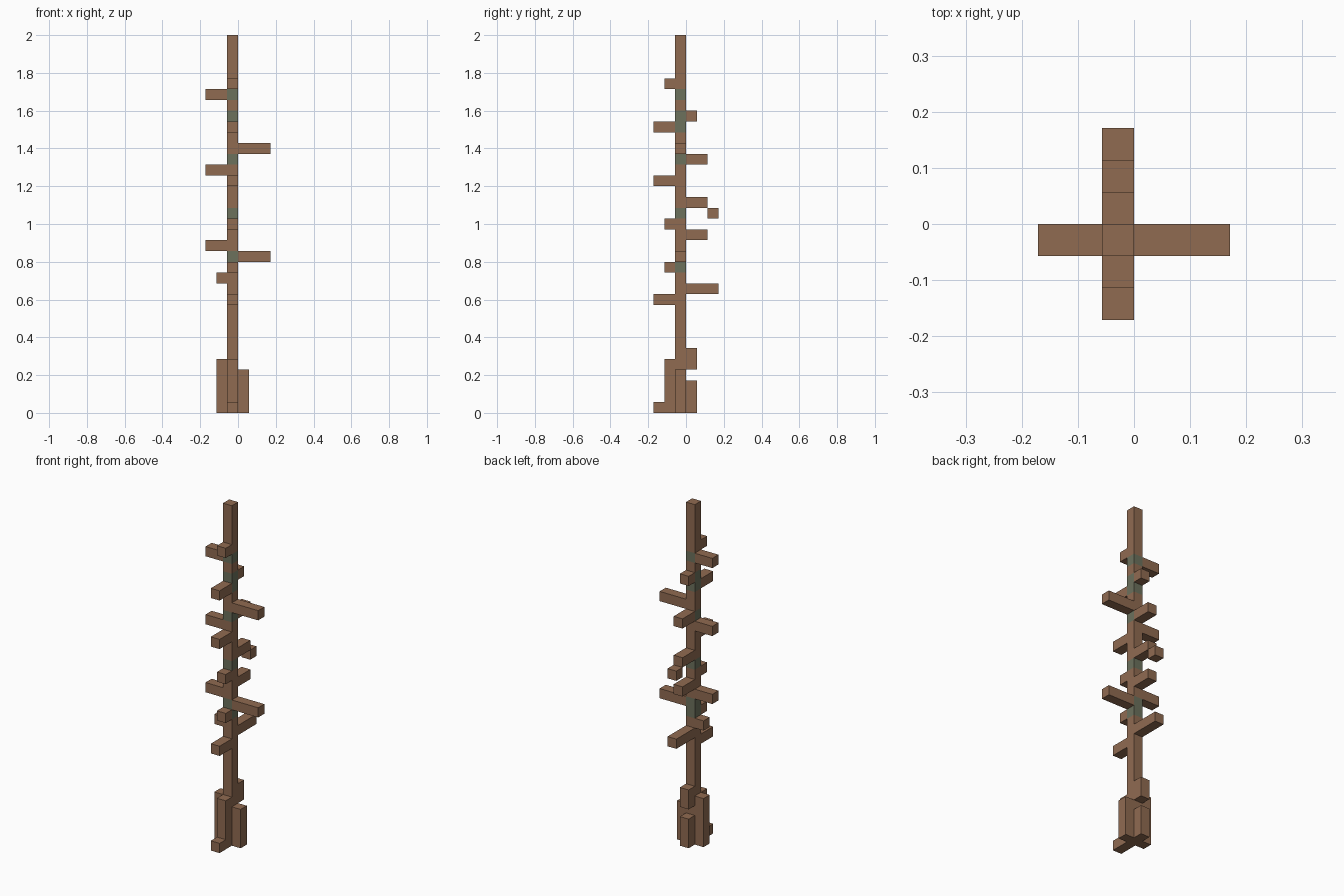
import bpy
import bmesh
from mathutils import Vector

cube = bpy.data.objects.get("Cube")
if cube:
    bpy.data.objects.remove(cube, do_unlink=True)

HEIGHT = 35            # trunk height in blocks
U = 2 / HEIGHT         # size of one block


def material(name, rgb):
    mat = bpy.data.materials.new(name)
    mat.use_nodes = True
    color = (*rgb, 1)
    mat.diffuse_color = color
    mat.node_tree.nodes["Principled BSDF"].inputs["Base Color"].default_value = color
    return mat


bark = material("brown bark", (0.28, 0.147, 0.083))
moss = material("mossy bark", (0.15, 0.165, 0.108))


def block(name, low, high):
    """Box between two corners given in blocks; returns its object and bmesh."""
    low, high = Vector(low) * U, Vector(high) * U
    bm = bmesh.new()
    bmesh.ops.create_cube(bm, size=1)
    for v in bm.verts:
        v.co = [(a + b) / 2 + c * (b - a) for a, b, c in zip(low, high, v.co)]
    mesh = bpy.data.meshes.new(name)
    obj = bpy.data.objects.new(name, mesh)
    bpy.context.collection.objects.link(obj)
    mesh.materials.append(bark)
    return obj, bm


def finish(obj, bm):
    bm.to_mesh(obj.data)
    bm.free()


# Trunk, cut into block-high bands so that some can be mossy
mossy_levels = {13, 14, 18, 23, 26, 27, 29}
trunk, bm = block("trunk", (-1, -1, 0), (0, 0, HEIGHT))
for level in sorted(mossy_levels | {k + 1 for k in mossy_levels}):
    bmesh.ops.bisect_plane(bm, geom=bm.verts[:] + bm.edges[:] + bm.faces[:],
                           plane_co=(0, 0, level * U), plane_no=(0, 0, 1))
for face in bm.faces:
    if abs(face.normal.z) < 0.5:
        level = int(face.calc_center_median().z / U)
        face.material_index = int(level in mossy_levels)
trunk.data.materials.append(moss)
finish(trunk, bm)


def limb(name, side, start, end, bottom, top):
    """Straight limb on one side; start and end count blocks from the trunk."""
    low, high = [-1, -1, bottom], [0, 0, top]
    axis = 0 if side in ("left", "right") else 1
    if side in ("left", "back"):
        low[axis], high[axis] = start, end
    else:
        low[axis], high[axis] = -1 - end, -1 - start
    finish(*block(f"{side}_{name}", low, high))


# Branches: level and length on each side
branches = {
    "right": [(29, 2), (22, 2), (15, 2), (12, 1)],
    "left": [(24, 3), (14, 3)],
    "front": [(30, 1), (26, 2), (21, 2), (17, 1), (13, 1), (10, 2)],
    "back": [(27, 1), (23, 2), (19, 2), (16, 2), (11, 3)],
}
for side, rows in branches.items():
    for level, length in rows:
        limb("branch", side, 0, length, level, level + 1)

# Drooping tip below the end of a back branch
limb("branch_tip", "back", 2, 3, 18, 19)

# Roots around the foot, a toe in front and a knot behind
for side, height in {"right": 5, "front": 5, "left": 4, "back": 3}.items():
    limb("root", side, 0, 1, 0, height)
limb("root_toe", "front", 1, 2, 0, 1)
limb("knot", "back", 0, 1, 4, 6)
